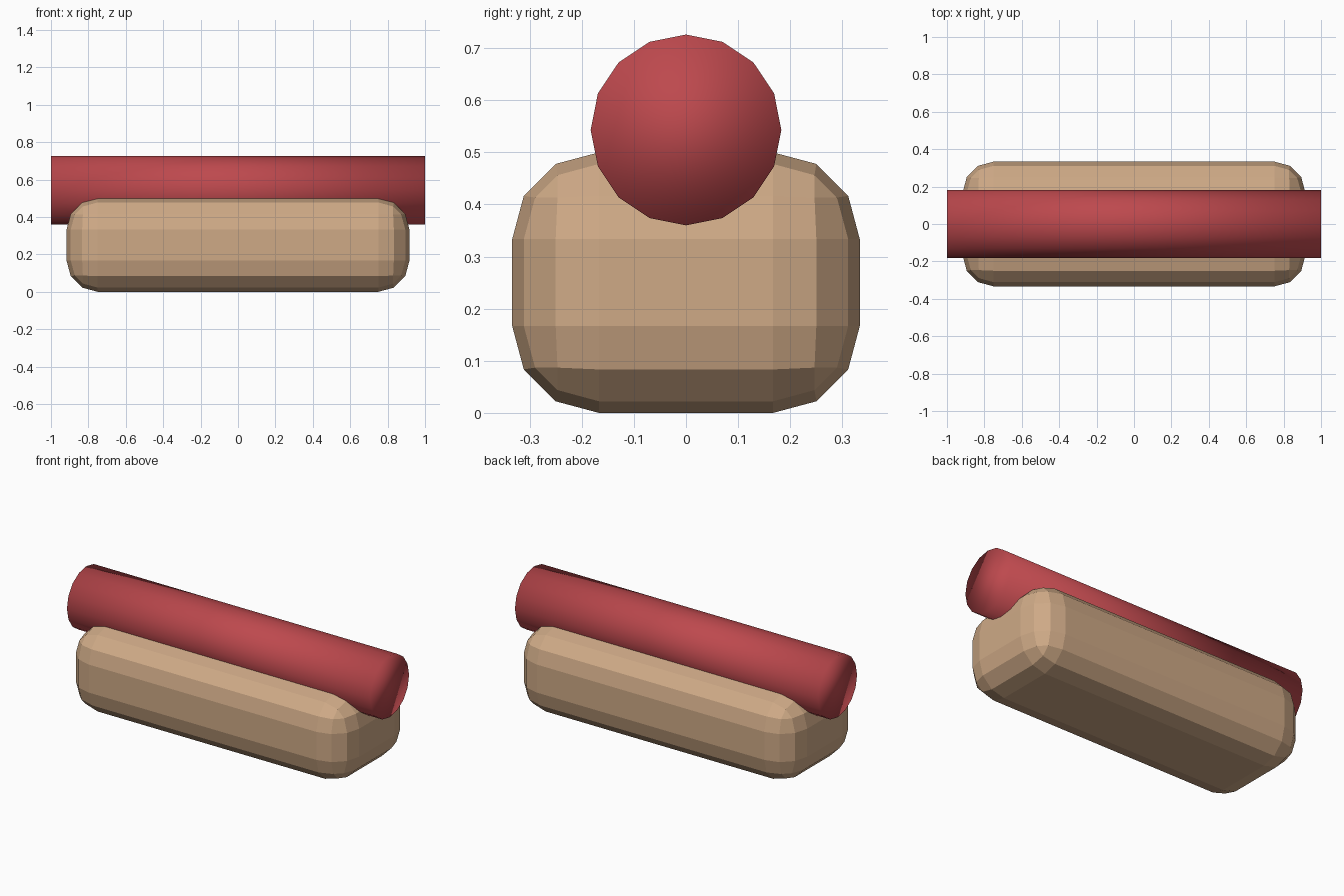
import bpy
import math

if "Cube" in bpy.data.objects:
    bpy.data.objects.remove(bpy.data.objects["Cube"], do_unlink=True)


def make_material(name, color):
    mat = bpy.data.materials.new(name)
    mat.use_nodes = True
    mat.diffuse_color = color
    mat.node_tree.nodes["Principled BSDF"].inputs["Base Color"].default_value = color
    return mat


bread = make_material("toasted bread", (0.62, 0.40, 0.24, 1))
meat = make_material("red sausage", (0.51, 0.066, 0.075, 1))

# Bun: a flat-shaded block with broad three-step rounded edges
bpy.ops.mesh.primitive_cube_add(size=1, location=(0, 0, 0.25))
bun = bpy.context.object
bun.name = "bun"
bun.scale = (1.833, 0.667, 0.5)
bpy.ops.object.transform_apply(location=False, rotation=False, scale=True)
bun.data.materials.append(bread)
bevel = bun.modifiers.new("rounded edges", "BEVEL")
bevel.width = 0.1665
bevel.segments = 3
bevel.limit_method = "NONE"

# Sausage: a smooth sixteen-sided cylinder lying along x
bpy.ops.mesh.primitive_cylinder_add(
    vertices=16, radius=0.183, depth=2,
    location=(0, 0, 0.543), rotation=(0, math.pi / 2, 0))
sausage = bpy.context.object
sausage.name = "sausage"
bpy.ops.object.transform_apply(location=False, rotation=True, scale=False)
sausage.data.materials.append(meat)
bpy.ops.object.shade_smooth()
